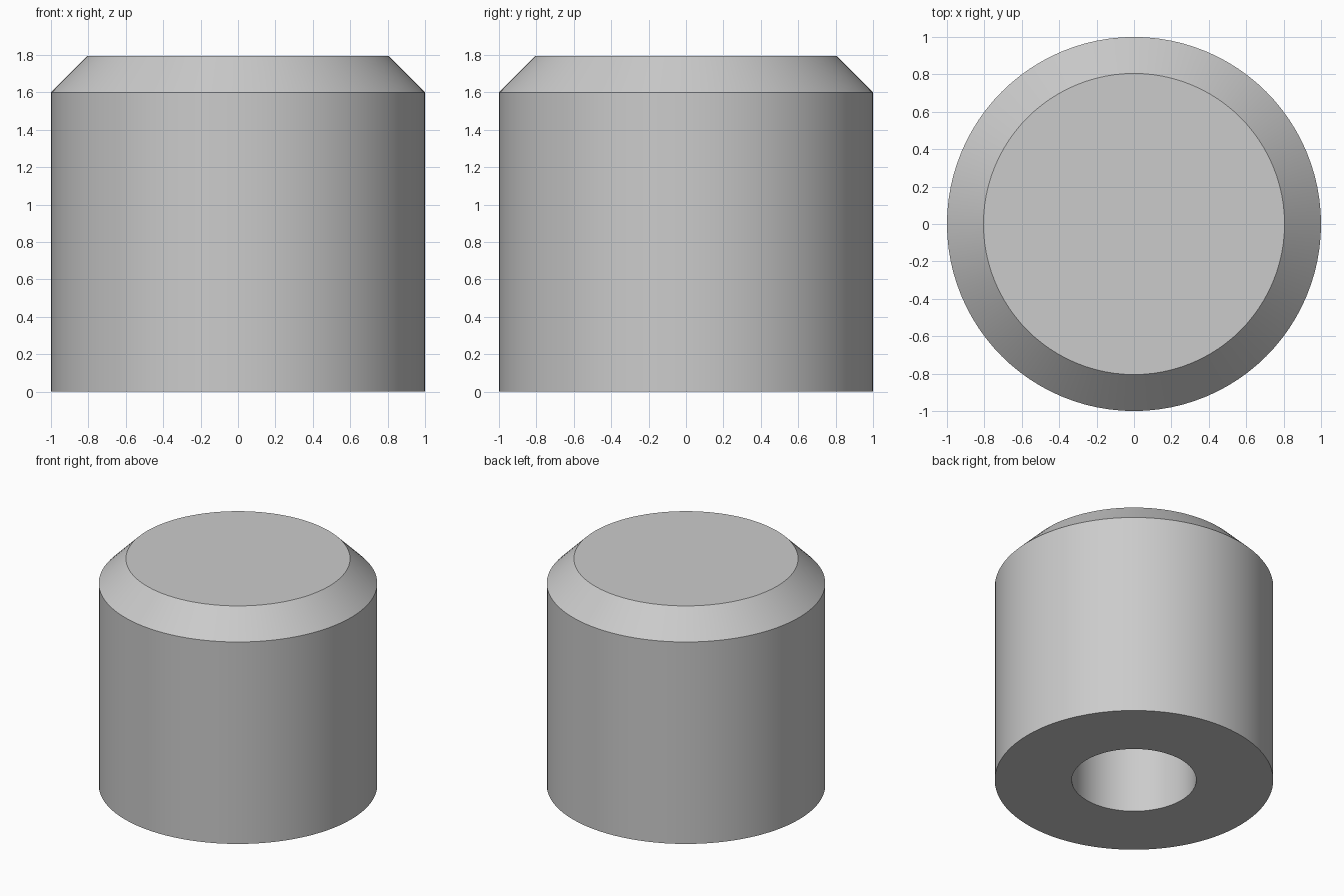
import bpy
import bmesh
import math

cube = bpy.data.objects.get("Cube")
if cube:
    bpy.data.objects.remove(cube, do_unlink=True)

SEGMENTS = 96
HEIGHT = 1.795
SHOULDER = 1.6
RADIUS = 1.0
TOP_RADIUS = 0.805
HOLE_RADIUS = 0.447
HOLE_DEPTH = 1.2

# Plain grey material
grey = bpy.data.materials.new("plain grey")
grey.use_nodes = True
colour = (0.6, 0.6, 0.6, 1)
grey.diffuse_color = colour
grey.node_tree.nodes["Principled BSDF"].inputs["Base Color"].default_value = colour


def ring(bm, radius, z):
    """One horizontal circle of vertices."""
    step = math.tau / SEGMENTS
    return [bm.verts.new((radius * math.cos(i * step), radius * math.sin(i * step), z))
            for i in range(SEGMENTS)]


# Chamfered cap with a blind hole from below, turned from one profile
profile = [(TOP_RADIUS, HEIGHT), (RADIUS, SHOULDER), (RADIUS, 0),
           (HOLE_RADIUS, 0), (HOLE_RADIUS, HOLE_DEPTH)]
bm = bmesh.new()
rings = [ring(bm, r, z) for r, z in profile]
for upper, lower in zip(rings, rings[1:]):
    for i in range(SEGMENTS):
        j = (i + 1) % SEGMENTS
        bm.faces.new((upper[i], lower[i], lower[j], upper[j]))
bm.faces.new(rings[0])
bm.faces.new(rings[-1])
bmesh.ops.recalc_face_normals(bm, faces=bm.faces)

mesh = bpy.data.meshes.new("cap_body")
bm.to_mesh(mesh)
bm.free()
mesh.materials.append(grey)
cap = bpy.data.objects.new("cap_body", mesh)
bpy.context.collection.objects.link(cap)

# Smooth walls, crisp rims
bpy.ops.object.select_all(action="DESELECT")
cap.select_set(True)
bpy.context.view_layer.objects.active = cap
bpy.ops.object.shade_smooth_by_angle(angle=math.radians(30))
